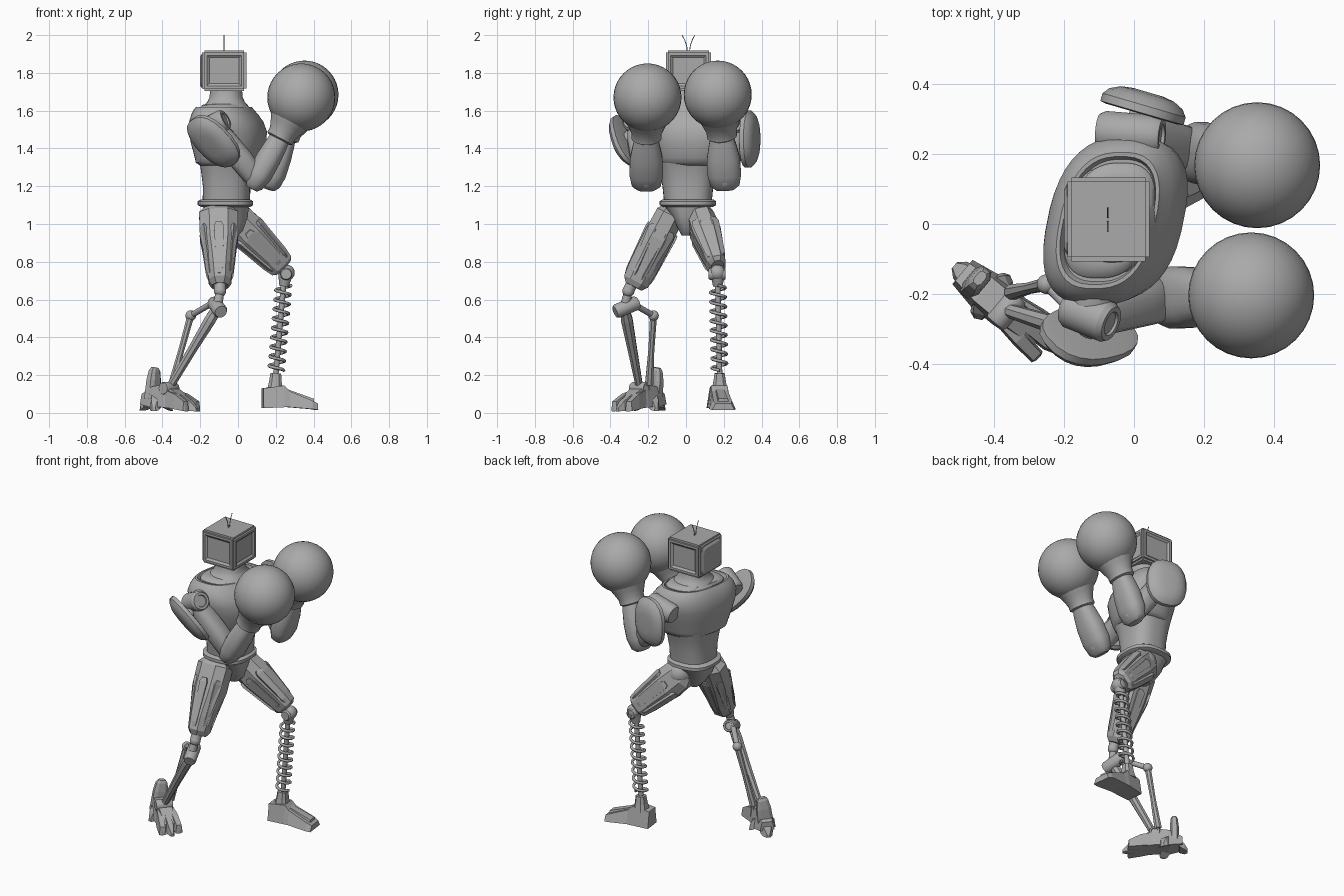
import bpy, bmesh, math
from mathutils import Vector as V, Matrix

if "Cube" in bpy.data.objects:
    bpy.data.objects.remove(bpy.data.objects["Cube"], do_unlink=True)

GREY = (0.4, 0.4, 0.4, 1)
metal = bpy.data.materials.new("grey_metal")
metal.use_nodes = True
metal.diffuse_color = GREY
metal.node_tree.nodes["Principled BSDF"].inputs["Base Color"].default_value = GREY


def finish(name, bm, smooth=40):
    bmesh.ops.recalc_face_normals(bm, faces=bm.faces[:])
    mesh = bpy.data.meshes.new(name)
    bm.to_mesh(mesh)
    bm.free()
    ob = bpy.data.objects.new(name, mesh)
    bpy.context.collection.objects.link(ob)
    mesh.materials.append(metal)
    if smooth:
        bpy.ops.object.select_all(action='DESELECT')
        ob.select_set(True)
        bpy.context.view_layer.objects.active = ob
        bpy.ops.object.shade_smooth_by_angle(angle=math.radians(smooth))


def superellipse(n, power):
    """Unit outline; a higher power makes it boxier."""
    out = []
    for i in range(n):
        a = math.tau * (i + 0.5) / n
        c, s = math.cos(a), math.sin(a)
        out.append((math.copysign(abs(c) ** (2 / power), c),
                    math.copysign(abs(s) ** (2 / power), s)))
    return out


def loft(name, rings, smooth=40):
    bm = bmesh.new()
    rows = [[bm.verts.new(p) for p in ring] for ring in rings]
    n = len(rows[0])
    for a, b in zip(rows, rows[1:]):
        for i in range(n):
            j = (i + 1) % n
            bm.faces.new((a[i], a[j], b[j], b[i]))
    bm.faces.new(rows[0])
    bm.faces.new(rows[-1])
    finish(name, bm, smooth)


def limb(name, a, b, profile, n=8, power=2, hint=(0, 1, 0), smooth=0):
    """Sections (t, half width along hint, half depth) between two points."""
    a, b = V(a), V(b)
    d = (b - a).normalized()
    u = (V(hint) - d * d.dot(V(hint))).normalized()
    w = d.cross(u)
    shape = superellipse(n, power)
    loft(name, [[a.lerp(b, t) + u * p * x + w * q * y for x, y in shape]
                for t, p, q in profile], smooth)


def rod(name, a, b, r0, r1=None):
    r1 = r1 or r0
    limb(name, a, b, [(0, r0, r0), (1, r1, r1)], 12, smooth=40)


def drum(name, a, b, r):
    limb(name, a, b, [(0, r * .7, r * .7), (0, r * .85, r * .85), (.1, r, r),
                      (.9, r, r), (1, r * .85, r * .85), (1, r * .6, r * .6),
                      (.95, r * .55, r * .55)], 24, hint=(0, 0, 1), smooth=30)


def ball(name, c, r):
    bm = bmesh.new()
    bmesh.ops.create_uvsphere(bm, u_segments=32, v_segments=20, radius=r,
                              matrix=Matrix.Translation(c))
    finish(name, bm, 60)


def wire(name, pts, r):
    cu = bpy.data.curves.new(name, 'CURVE')
    cu.dimensions = '3D'
    cu.bevel_depth = r
    cu.bevel_resolution = 1
    cu.use_fill_caps = True
    sp = cu.splines.new('POLY')
    sp.points.add(len(pts) - 1)
    for p, co in zip(sp.points, pts):
        p.co = (*co, 1)
    cu.materials.append(metal)
    ob = bpy.data.objects.new(name, cu)
    bpy.context.collection.objects.link(ob)
    bpy.ops.object.select_all(action='DESELECT')
    ob.select_set(True)
    bpy.context.view_layer.objects.active = ob
    bpy.ops.object.convert(target='MESH')


def body(name, sections, n=40, power=2.6, shear=.2):
    """Stacked sections (z, centre x, half depth x, half width y)."""
    shape = superellipse(n, power)
    loft(name, [[(cx + rx * x + shear * ry * y, .01 + ry * y, z) for x, y in shape]
                for z, cx, rx, ry in sections])


# Head: bevelled monitor box with recessed panels
bm = bmesh.new()
bmesh.ops.create_cube(bm, size=1)
bmesh.ops.transform(bm, verts=bm.verts, matrix=Matrix.Translation((-.073, .013, 1.812))
                    @ Matrix.Diagonal((.235, .24, .215, 1)))
bmesh.ops.bevel(bm, geom=bm.edges[:], offset=.012, segments=2, affect='EDGES')
bm.normal_update()
panels = [f for f in bm.faces if f.calc_area() > .02 and abs(f.normal.z) < .5]
bmesh.ops.inset_individual(bm, faces=panels, thickness=.02, depth=0)
bmesh.ops.inset_individual(bm, faces=panels, thickness=.018, depth=-.01)
finish("head", bm, 25)
limb("head_back_plate", (-.18, .013, 1.81), (-.2, .013, 1.81),
     [(0, .105, .095), (.6, .1, .09), (1, .085, .078)], 16, 8)
for s in (-1, 1):
    wire("antenna", [(-.075, .013 + s * (.006 + .028 * t ** 2), 1.91 + .09 * t)
                     for t in (0, .25, .5, .75, 1)], .0025)

# Neck, torso and pelvis
body("neck", [(1.58, -.07, .15, .17), (1.62, -.065, .125, .135), (1.645, -.063, .1, .11),
              (1.67, -.063, .088, .092), (1.71, -.063, .085, .09)], power=2.2, shear=0)
body("abdomen", [(1.1, -.062, .125, .125), (1.2, -.06, .125, .135),
                 (1.28, -.06, .135, .15), (1.34, -.055, .15, .17)], shear=.05)
body("chest", [(1.31, -.055, .14, .16), (1.325, -.055, .16, .18), (1.35, -.05, .17, .19),
               (1.43, -.05, .19, .215), (1.49, -.053, .195, .235), (1.54, -.062, .185, .242),
               (1.58, -.07, .165, .228), (1.605, -.075, .148, .21), (1.62, -.075, .137, .195),
               (1.62, -.075, .127, .183), (1.6, -.07, .12, .175)])
body("collar", [(1.58, -.07, .12, .165), (1.615, -.07, .122, .165), (1.63, -.07, .112, .15),
                (1.635, -.067, .095, .125)])
body("belt", [(1.09, -.065, .13, .13), (1.1, -.067, .147, .15), (1.12, -.067, .147, .15),
              (1.13, -.065, .13, .135)], shear=0)
body("pelvis", [(.94, -.05, .05, .035), (.97, -.05, .08, .05), (1.04, -.06, .115, .085),
                (1.1, -.065, .125, .13)], n=12, power=3, shear=0)


# Arms with raised boxing gloves
def arm(side, shoulder_back, shoulder_front, elbow, wrist, glove, pad, pad_normal, pad_up,
        pad_size):
    back, front = V(shoulder_back), V(shoulder_front)
    mid = (back + front) / 2
    elbow, wrist, glove = V(elbow), V(wrist), V(glove)
    drum(side + "_shoulder_joint", back, front, .06)
    limb(side + "_shoulder_socket", mid.lerp(V((-.06, .01, 1.51)), .45), mid,
         [(0, .07, .07), (.7, .065, .07), (1, .05, .055)], 16, hint=(0, 0, 1), smooth=40)
    limb(side + "_upper_arm", mid, elbow,
         [(0, .05, .05), (.25, .065, .06), (.6, .065, .065), (.9, .065, .06), (1, .05, .045)],
         16, 2.6, smooth=40)
    ball(side + "_elbow", elbow, .058)
    limb(side + "_forearm", elbow, wrist,
         [(-.22, .05, .03), (-.13, .077, .05), (.12, .09, .066), (.5, .087, .066),
          (.8, .072, .06), (1, .058, .055)], 20, 2.5, smooth=40)
    limb(side + "_glove_cuff", wrist, glove,
         [(-.06, .07, .065), (-.03, .08, .075), (.1, .08, .075), (.3, .1, .095),
          (.6, .13, .13)], 24, smooth=40)
    ball(side + "_glove", glove, .18)
    n = V(pad_normal).normalized()
    h, w = pad_size
    limb(side + "_shoulder_pad", V(pad) - n * .03, V(pad) + n * .035,
         [(0, h * .85, w * .85), (.05, h, w), (.4, h, w), (.7, h * .87, w * .88),
          (.92, h * .66, w * .64), (1, h * .4, w * .36)], 20, 2.4, hint=pad_up, smooth=30)
    rod(side + "_pad_bracket", mid, pad, .03)


arm("right", (-.19, -.235, 1.49), (-.065, -.285, 1.555), (.1, -.21, 1.235),
    (.225, -.21, 1.46), (.335, -.204, 1.67), (-.135, -.328, 1.43), (-.39, -.75, -.54),
    (-.23, -.06, .25), (.165, .11))
arm("left", (-.1, .265, 1.5), (.08, .25, 1.54), (.18, .205, 1.235), (.255, .19, 1.47),
    (.352, .168, 1.685), (.03, .343, 1.45), (.28, .96, 0), (0, 0, 1), (.152, .125))


# Thighs: faceted shells with raised strips and an end cap
def thigh(side, hip, knee, profile, strips):
    hip, knee = V(hip), V(knee)
    limb(side + "_thigh", hip, knee, profile, 8, 2.4)
    d = (knee - hip).normalized()
    u = (V((0, 1, 0)) - d * d.y).normalized()
    w = d.cross(u)
    for k in range(strips):
        a = math.tau * k / strips
        out = u * math.cos(a) + w * math.sin(a)
        r0 = math.hypot(profile[2][1] * math.cos(a), profile[2][2] * math.sin(a))
        r1 = math.hypot(profile[-2][1] * math.cos(a), profile[-2][2] * math.sin(a))
        limb(side + "_thigh_strip", hip.lerp(knee, .2) + out * (r0 - .006),
             hip.lerp(knee, .92) + out * (r1 - .006),
             [(0, .01, .022), (.08, .016, .036), (.9, .014, .024), (1, .006, .015)], 4,
             hint=out)


thigh("left", (-.01, .08, 1.02), (.235, .165, .775),
      [(-.12, .05, .07), (0, .075, .1), (.3, .08, .105), (.8, .058, .088), (.97, .05, .076),
       (1.02, .035, .055)], 6)
thigh("right", (-.103, -.085, 1.05), (-.095, -.272, .68),
      [(-.1, .05, .07), (0, .08, .11), (.35, .085, .107), (.75, .083, .075), (.96, .075, .063),
       (1.03, .05, .045)], 6)
for y, x in ((.08, -.01), (-.08, -.09)):
    ball("hip_joint", (x, y, 1.03), .075)

# Left lower leg: coil spring around a rod
ball("left_knee", (.258, .167, .742), .042)
drum("left_knee_pin", (.255, .12, .735), (.255, .21, .735), .032)
top, bottom = V((.243, .168, .7)), V((.2, .178, .2))
rod("left_knee_cup", top + V((.008, 0, .03)), top - V((0, 0, .03)), .04, .025)
rod("spring_rod", top, bottom, .015)
turns, steps = 9, 16
wire("spring", [top.lerp(bottom, .05 + .9 * i / (turns * steps))
                + V((math.cos(math.tau * i / steps), math.sin(math.tau * i / steps), 0)) * .04
                for i in range(turns * steps + 1)], .0085)

# Left foot: wedge with ankle block and raised instep
limb("left_ankle", (.196, .178, .12), (.2, .178, .21),
     [(0, .045, .045), (.5, .035, .035), (1, .028, .03)], 8, 3)


def wedge(name, origin, forward, sections):
    """Box sections (distance, half width, z low, z high) along a heading."""
    o, f = V(origin), V(forward).normalized()
    s = V((-f.y, f.x, 0))
    loft(name, [[o + f * t + s * w * k + V((0, 0, z))
                 for k, z in ((-1, lo), (1, lo), (.7, hi), (-.7, hi))]
                for t, w, lo, hi in sections], 0)


toward = V((1, .12, 0))
wedge("left_foot", (.13, .163, 0), toward,
      [(0, .055, .025, .13), (.11, .063, .03, .145), (.14, .063, .03, .115),
       (.26, .07, .02, .065), (.29, .06, .015, .05)])
wedge("left_instep", (.2, .173, 0), toward,
      [(0, .03, .1, .155), (.06, .03, .08, .125), (.2, .035, .04, .075)])

# Right lower leg: twin linkage struts
knee, pivot, rear = V((-.095, -.305, .645)), V((-.11, -.325, .555)), V((-.25, -.172, .515))
ankle = V((-.365, -.245, .13))
ball("right_knee", knee, .032)
rod("right_knee_stem", (-.095, -.28, .7), knee, .032)
rod("right_knee_link", knee, pivot, .022, .028)
drum("right_pivot", pivot + V((.02, -.05, -.02)), pivot + V((-.02, .07, .03)), .038)
rod("right_cross_link", pivot + V((-.02, .03, .03)), rear, .016)
ball("right_rear_pivot", rear, .028)
limb("right_front_strut", pivot, ankle, [(0, .025, .03), (.15, .033, .033), (.5, .027, .026),
                                         (1, .02, .022)], 8)
limb("right_rear_strut", rear, (-.35, -.195, .15), [(0, .02, .02), (.5, .017, .017),
                                                   (1, .024, .022)], 8)

# Right foot: clawed, with an upright heel plate
heading = V((.77, -.64, 0))
side = V((.64, .77, 0))
heel = V((-.475, -.15, 0))
wedge("right_foot", heel, heading,
      [(-.02, .045, .045, .1), (.06, .06, .03, .14), (.14, .06, .03, .15), (.23, .052, .02, .1),
       (.27, .045, .02, .06)])
drum("right_ankle", ankle - side * .05, ankle + side * .05, .035)
for k in (-1, 0, 1):
    wedge("right_toe", heel + heading * .16 + side * .036 * k, heading + side * .1 * k,
          [(0, .02, .03, .12), (.07, .024, .02, .1), (.14, .022, .01, .06),
           (.175 - .03 * abs(k), .01, .008, .025)])
for k in (-1, 1):
    wedge("right_side_claw", heel + heading * .08 + side * .035 * k, heading * .5 + side * k,
          [(0, .03, .03, .1), (.03, .025, .015, .07), (.045, .012, .01, .03)])
limb("heel_plate", heel + V((.02, -.02, .07)), heel + V((.035, -.005, .24)),
     [(0, .05, .03), (.6, .045, .028), (.9, .035, .022), (1, .022, .014)], 8, 3, hint=side)
wedge("heel_claw", heel, -heading, [(0, .04, .03, .09), (.03, .03, .015, .06),
                                    (.05, .012, .012, .03)])
